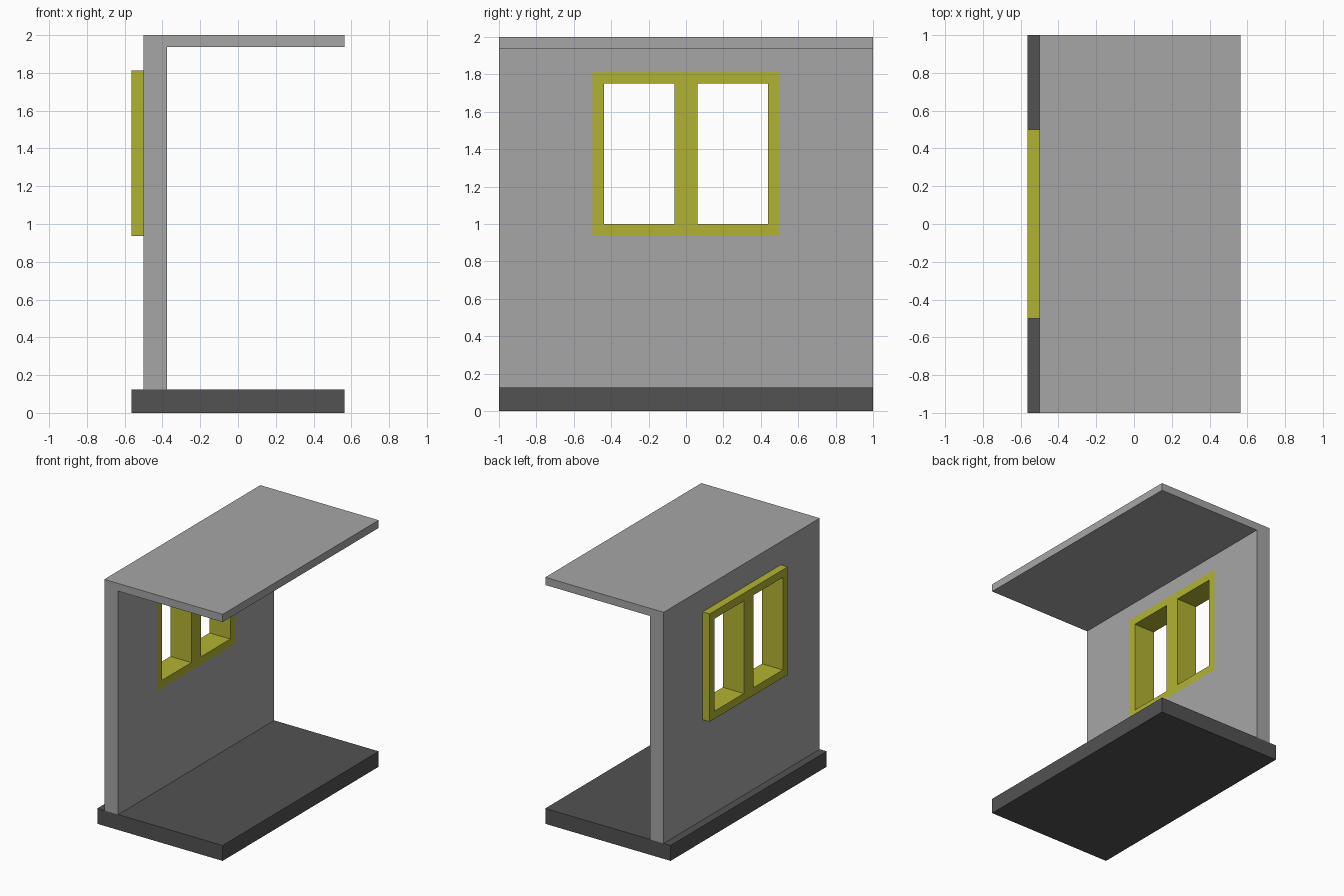
import bpy
import bmesh
from mathutils import Vector

cube = bpy.data.objects.get("Cube")
if cube:
    bpy.data.objects.remove(cube, do_unlink=True)


def material(name, rgb):
    m = bpy.data.materials.new(name)
    m.use_nodes = True
    m.diffuse_color = (*rgb, 1)
    bsdf = next(n for n in m.node_tree.nodes if n.type == 'BSDF_PRINCIPLED')
    bsdf.inputs["Base Color"].default_value = (*rgb, 1)
    return m


def extrude_profile(name, points, direction, mat):
    """Extrude a closed planar outline along a direction."""
    bm = bmesh.new()
    face = bm.faces.new([bm.verts.new(p) for p in points])
    new = bmesh.ops.extrude_face_region(bm, geom=[face])["geom"]
    bmesh.ops.translate(bm, vec=Vector(direction),
                        verts=[v for v in new if isinstance(v, bmesh.types.BMVert)])
    bmesh.ops.recalc_face_normals(bm, faces=bm.faces)
    mesh = bpy.data.meshes.new(name)
    bm.to_mesh(mesh)
    bm.free()
    mesh.materials.append(mat)
    obj = bpy.data.objects.new(name, mesh)
    bpy.context.scene.collection.objects.link(obj)
    return obj


def box(name, x, y, z, mat):
    pts = [(x[0], y[0], z[0]), (x[1], y[0], z[0]), (x[1], y[1], z[0]), (x[0], y[1], z[0])]
    return extrude_profile(name, pts, (0, 0, z[1] - z[0]), mat)


def cut(obj, *boxes):
    """Cut box-shaped openings, then remove the cutters."""
    for b in boxes:
        cutter = box("cutter", *b, obj.data.materials[0])
        cutter.hide_render = True
        mod = obj.modifiers.new("opening", 'BOOLEAN')
        mod.operation = 'DIFFERENCE'
        mod.solver = 'EXACT'
        mod.object = cutter
        bpy.context.view_layer.objects.active = obj
        bpy.ops.object.modifier_apply(modifier=mod.name)
        bpy.data.objects.remove(cutter, do_unlink=True)


wall_grey = material("wall grey", (0.38, 0.38, 0.38))
floor_grey = material("dark floor grey", (0.085, 0.085, 0.085))
frame_yellow = material("frame yellow", (0.45, 0.45, 0.033))

U = 1 / 16  # module of the design

# Floor slab
box("floor_slab", (-9 * U, 9 * U), (-1, 1), (0, 2 * U), floor_grey)

# Wall and roof as one L-shaped section, with the window opening
section = [(-8, 2), (-6, 2), (-6, 31), (9, 31), (9, 32), (-8, 32)]
wall = extrude_profile("wall_and_roof", [(x * U, -1, z * U) for x, z in section],
                       (0, 2, 0), wall_grey)
cut(wall, ((-0.7, -0.2), (-8 * U, 8 * U), (15 * U, 29 * U)))

# Window frame: flush inside, projecting outside, with two open lights
frame = box("window_frame", (-9 * U, -6 * U), (-8 * U, 8 * U), (15 * U, 29 * U), frame_yellow)
cut(frame, *[((-0.7, -0.2), (a * U, b * U), (16 * U, 28 * U)) for a, b in ((-7, -1), (1, 7))])
